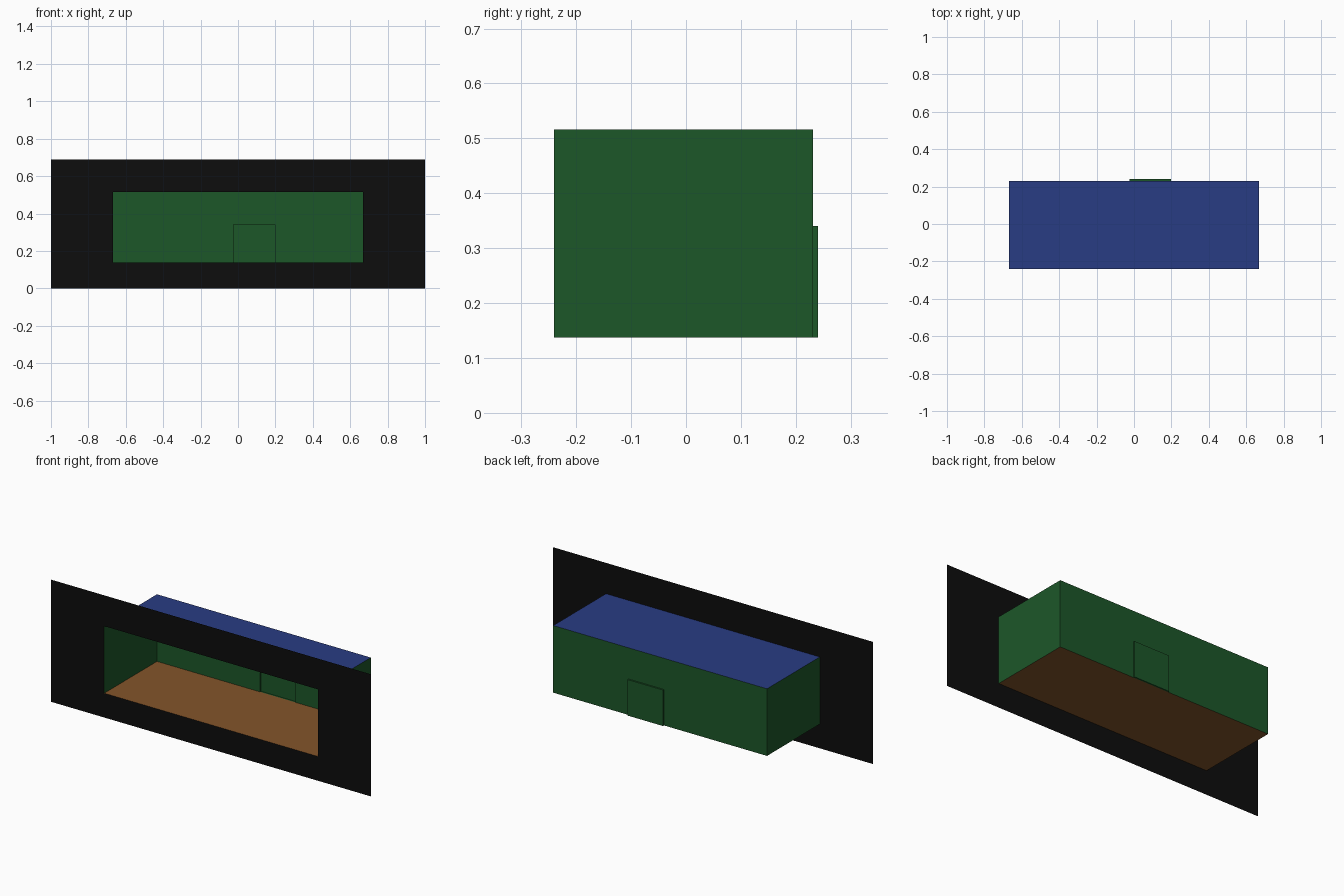
import bpy, bmesh

if "Cube" in bpy.data.objects:
    bpy.data.objects.remove(bpy.data.objects["Cube"])


def material(name, rgb):
    m = bpy.data.materials.new(name)
    m.diffuse_color = (*rgb, 1)
    m.use_nodes = True
    m.node_tree.nodes["Principled BSDF"].inputs["Base Color"].default_value = m.diffuse_color
    return m


GREEN = material("green_wall", (0.012, 0.095, 0.022))
BLUE = material("blue_ceiling", (0.022, 0.045, 0.23))
BROWN = material("brown_floor", (0.23, 0.09, 0.023))
BLACK = material("black_border", (0.004, 0.004, 0.004))

# Main dimensions
W, FRONT, BACK, NICHE = 0.668, -0.24, 0.231, 0.24
FLOOR, CEIL, TOP = 0.137, 0.516, 0.69
DL, DR, DT = -0.025, 0.198, 0.34      # doorway left, right, top


def sheet(name, quads, mat):
    """One thin surface object made of quads with shared corners."""
    bm = bmesh.new()
    for q in quads:
        bm.faces.new([bm.verts.new(p) for p in q])
    bmesh.ops.remove_doubles(bm, verts=bm.verts, dist=1e-5)
    me = bpy.data.meshes.new(name)
    bm.to_mesh(me)
    bm.free()
    me.materials.append(mat)
    ob = bpy.data.objects.new(name, me)
    bpy.context.collection.objects.link(ob)
    return ob


def xz(x0, x1, z0, z1, y):
    return [(x0, y, z0), (x1, y, z0), (x1, y, z1), (x0, y, z1)]


def xy(x0, x1, y0, y1, z):
    return [(x0, y0, z), (x1, y0, z), (x1, y1, z), (x0, y1, z)]


def yz(y0, y1, z0, z1, x):
    return [(x, y0, z0), (x, y1, z0), (x, y1, z1), (x, y0, z1)]


# Flat border around the stage opening
outer, inner = xz(-1, 1, 0, TOP, FRONT), xz(-W, W, FLOOR, CEIL, FRONT)
sheet("front_border", [[outer[i], outer[(i + 1) % 4], inner[(i + 1) % 4], inner[i]]
                       for i in range(4)], BLACK)

# Floor and ceiling
sheet("floor", [xy(-W, W, FRONT, BACK, FLOOR)], BROWN)
sheet("ceiling", [xy(-W, W, FRONT, BACK, CEIL)[::-1]], BLUE)

# Side walls, facing into the room
sheet("left_wall", [yz(FRONT, BACK, FLOOR, CEIL, -W)], GREEN)
sheet("right_wall", [yz(FRONT, BACK, FLOOR, CEIL, W)[::-1]], GREEN)

# Back wall around the doorway
sheet("back_wall", [
    [(-W, BACK, FLOOR), (DL, BACK, FLOOR), (DL, BACK, DT), (-W, BACK, CEIL)],
    [(DR, BACK, FLOOR), (W, BACK, FLOOR), (W, BACK, CEIL), (DR, BACK, DT)],
    [(DL, BACK, DT), (DR, BACK, DT), (W, BACK, CEIL), (-W, BACK, CEIL)]], GREEN)

# Shallow door recess with its sides
sheet("door_recess", [
    xz(DL, DR, FLOOR, DT, NICHE),
    yz(BACK, NICHE, FLOOR, DT, DL),
    yz(BACK, NICHE, FLOOR, DT, DR)[::-1],
    xy(DL, DR, BACK, NICHE, DT)[::-1],
    xy(DL, DR, BACK, NICHE, FLOOR)], GREEN)
